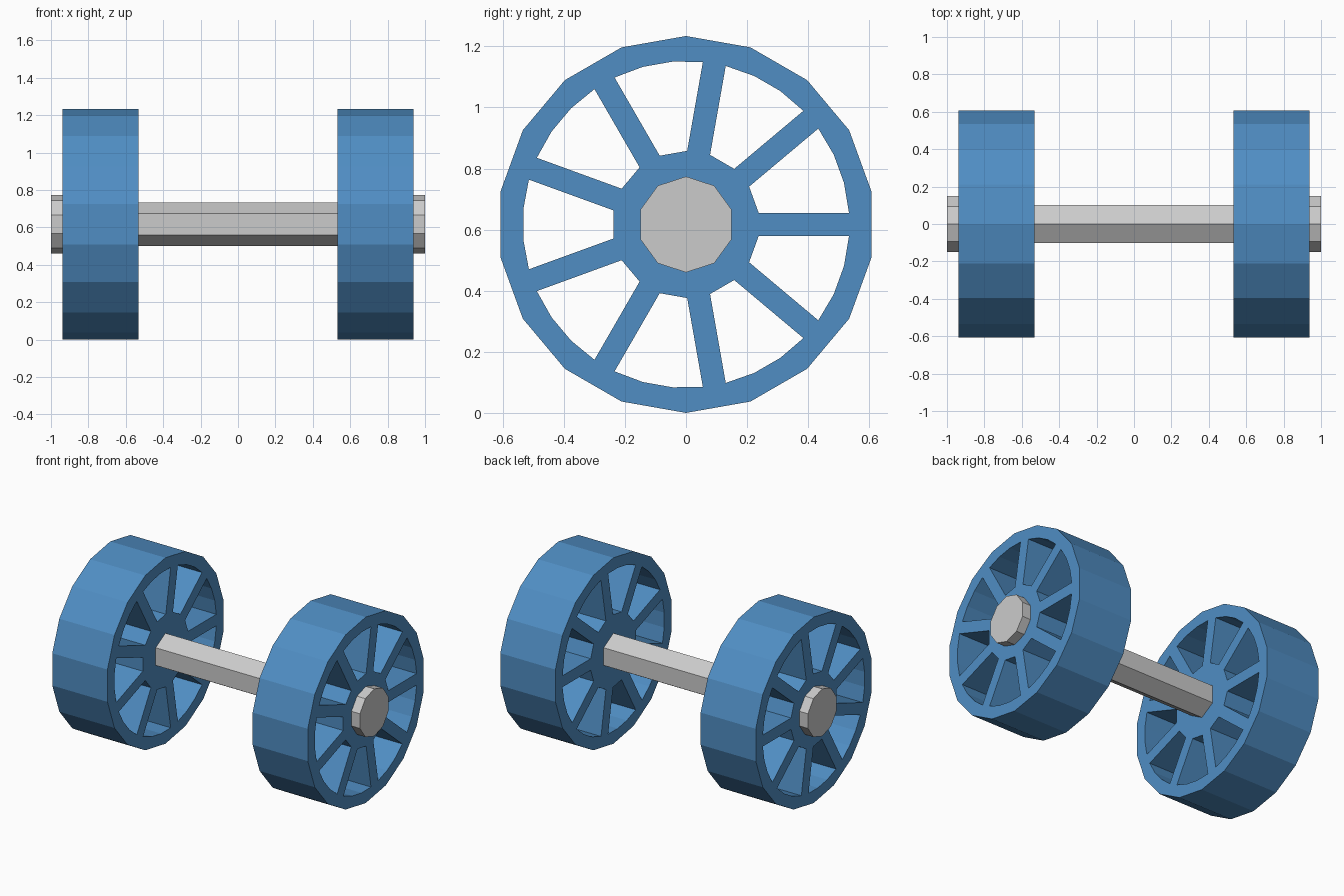
import bpy
import bmesh
from math import sin, cos, asin, radians, pi

if "Cube" in bpy.data.objects:
    bpy.data.objects.remove(bpy.data.objects["Cube"])

AXIS_Z = 0.617                           # height of the axle
TURN = (radians(90), 0, radians(90))     # local x->Y, y->Z, z->X
R_OUT, R_RIM, R_HUB = 0.617, 0.535, 0.241
SPOKES, HALF_SPOKE = 9, 0.038
X_IN, X_OUT = 0.533, 0.938

blue = bpy.data.materials.new("blue_paint")
blue.diffuse_color = (0.08, 0.27, 0.55, 1)
blue.use_nodes = True
blue.node_tree.nodes["Principled BSDF"].inputs["Base Color"].default_value = blue.diffuse_color


def polar(r, a):
    return (r * cos(a), r * sin(a))


def add_loop(curve, pts):
    s = curve.splines.new('POLY')
    s.points.add(len(pts) - 1)
    for p, (x, y) in zip(s.points, pts):
        p.co = (x, y, 0, 1)
    s.use_cyclic_u = True


def wheel(name, x):
    # 18-sided outline with nine window openings, filled and extruded
    curve = bpy.data.curves.new(name, 'CURVE')
    curve.dimensions = '2D'
    curve.fill_mode = 'BOTH'
    curve.extrude = (X_OUT - X_IN) / 2
    add_loop(curve, [polar(R_OUT, pi / 2 + i * 2 * pi / 18) for i in range(18)])
    step = 2 * pi / SPOKES
    t_rim, t_hub = asin(HALF_SPOKE / R_RIM), asin(HALF_SPOKE / R_HUB)
    for i in range(SPOKES):
        a, b = i * step, (i + 1) * step
        arc = [a + t_rim + (step - 2 * t_rim) * k / 3 for k in range(4)]
        add_loop(curve, [polar(R_HUB, a + t_hub)]
                 + [polar(R_RIM, t) for t in arc]
                 + [polar(R_HUB, b - t_hub)])
    ob = bpy.data.objects.new(name, curve)
    bpy.context.collection.objects.link(ob)
    ob.location = (x, 0, AXIS_Z)
    ob.rotation_euler = TURN
    bpy.ops.object.select_all(action='DESELECT')
    ob.select_set(True)
    bpy.context.view_layer.objects.active = ob
    bpy.ops.object.convert(target='MESH')
    ob = bpy.context.object
    ob.name = name
    # weld caps to walls and keep every face flat
    bm = bmesh.new()
    bm.from_mesh(ob.data)
    bmesh.ops.remove_doubles(bm, verts=bm.verts, dist=1e-4)
    bmesh.ops.recalc_face_normals(bm, faces=bm.faces)
    for f in bm.faces:
        f.smooth = False
    bm.to_mesh(ob.data)
    bm.free()
    ob.data.materials.clear()
    ob.data.materials.append(blue)


def rod(name, sides, r, x0, x1):
    bpy.ops.mesh.primitive_cylinder_add(
        vertices=sides, radius=r, depth=abs(x1 - x0),
        location=((x0 + x1) / 2, 0, AXIS_Z), rotation=TURN)
    bpy.context.object.name = name


# hexagonal axle between the wheels
rod("axle", 6, 0.117, -X_IN - 0.1, X_IN + 0.1)

# wheels and their ten-sided end caps
for side, s in (("left", -1), ("right", 1)):
    wheel(side + "_wheel", s * (X_IN + X_OUT) / 2)
    rod(side + "_hub_cap", 10, 0.157, s * 0.85, s * 1.0)
